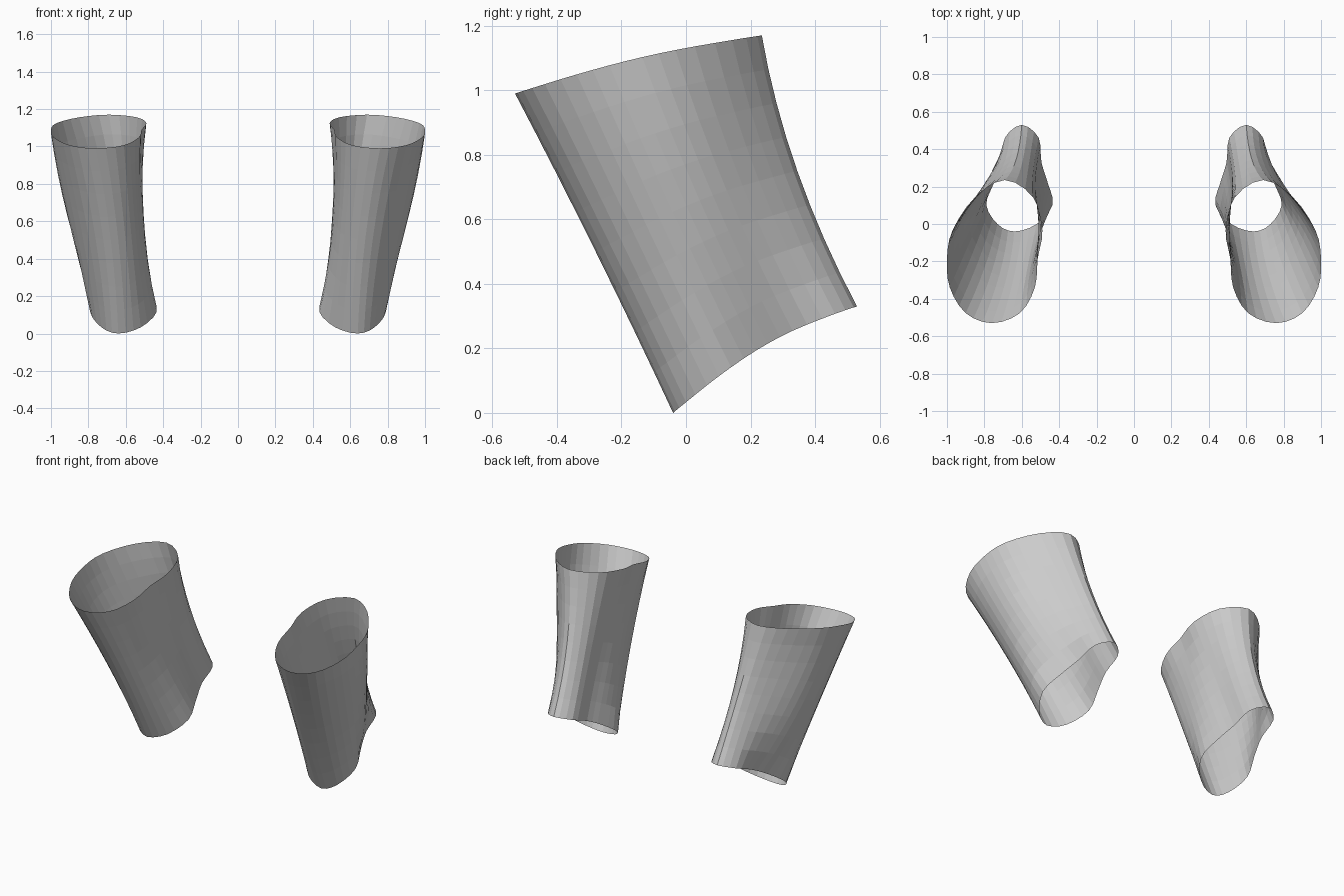
import bpy, bmesh, math
from mathutils import Vector

cube = bpy.data.objects.get("Cube")
if cube:
    bpy.data.objects.remove(cube, do_unlink=True)

grey = bpy.data.materials.new("plain_grey")
grey.use_nodes = True
COLOUR = (0.6, 0.6, 0.6, 1)
grey.diffuse_color = COLOUR
grey.node_tree.nodes["Principled BSDF"].inputs["Base Color"].default_value = COLOUR

# Depth stations from the front edge (0) to the back edge (1)
STATIONS = (0.07, 0.25, 0.45, 0.65, 0.88)

# Cross-sections: front edge, back edge, rim bow, end x values, inner and outer x
SECTIONS = [
    dict(front=(-0.04, 0.0), back=(0.53, 0.33), bow=0.045, ends=(0.64, 0.60),
         inner=(0.52, 0.435, 0.46, 0.495, 0.51), outer=(0.73, 0.79, 0.75, 0.71, 0.69)),
    dict(front=(-0.28, 0.5), back=(0.345, 0.75), bow=0.03, ends=(0.68, 0.63),
         inner=(0.57, 0.52, 0.505, 0.52, 0.54), outer=(0.80, 0.89, 0.91, 0.86, 0.74)),
    dict(front=(-0.53, 0.99), back=(0.235, 1.17), bow=0.02, ends=(0.76, 0.69),
         inner=(0.61, 0.53, 0.515, 0.49, 0.54), outer=(0.90, 0.985, 1.0, 0.97, 0.85)),
]
COLUMNS_PER_SPAN = 3
ROWS = 8


def control_loop(s):
    """Closed ring of control points for one section."""
    ring = [(0, s["ends"][0])] + list(zip(STATIONS, s["outer"]))
    ring += [(1, s["ends"][1])] + list(zip(STATIONS, s["inner"]))[::-1]
    points = []
    for u, x in ring:
        y, z = (a + (b - a) * u for a, b in zip(s["front"], s["back"]))
        points.append(Vector((x, y, z + s["bow"] * math.sin(math.pi * u))))
    return points


def smooth_loop(points):
    """Closed Catmull-Rom curve through the control points."""
    n, result = len(points), []
    for i in range(n):
        a, b, c, d = (points[(i + k) % n] for k in (-1, 0, 1, 2))
        for j in range(COLUMNS_PER_SPAN):
            t = j / COLUMNS_PER_SPAN
            result.append(0.5 * (2 * b + (c - a) * t + (2 * a - 5 * b + 4 * c - d) * t ** 2
                                 + (3 * b - a - 3 * c + d) * t ** 3))
    return result


def build_sleeve(name, side):
    """Open tube lofted through the three sections."""
    low, mid, high = (smooth_loop(control_loop(s)) for s in SECTIONS)
    bm = bmesh.new()
    rings = []
    for r in range(ROWS + 1):
        t = r / ROWS
        weights = ((1 - t) * (1 - 2 * t), 4 * t * (1 - t), t * (2 * t - 1))
        ring = []
        for a, b, c in zip(low, mid, high):
            p = a * weights[0] + b * weights[1] + c * weights[2]
            ring.append(bm.verts.new((p.x * side, p.y, p.z)))
        rings.append(ring)
    for lower, upper in zip(rings, rings[1:]):
        for i in range(len(lower)):
            k = (i + 1) % len(lower)
            quad = (lower[i], lower[k], upper[k], upper[i])
            bm.faces.new(quad if side > 0 else quad[::-1])
    mesh = bpy.data.meshes.new(name)
    bm.to_mesh(mesh)
    bm.free()
    mesh.materials.append(grey)
    bpy.context.collection.objects.link(bpy.data.objects.new(name, mesh))


build_sleeve("left_sleeve", 1)
build_sleeve("right_sleeve", -1)
